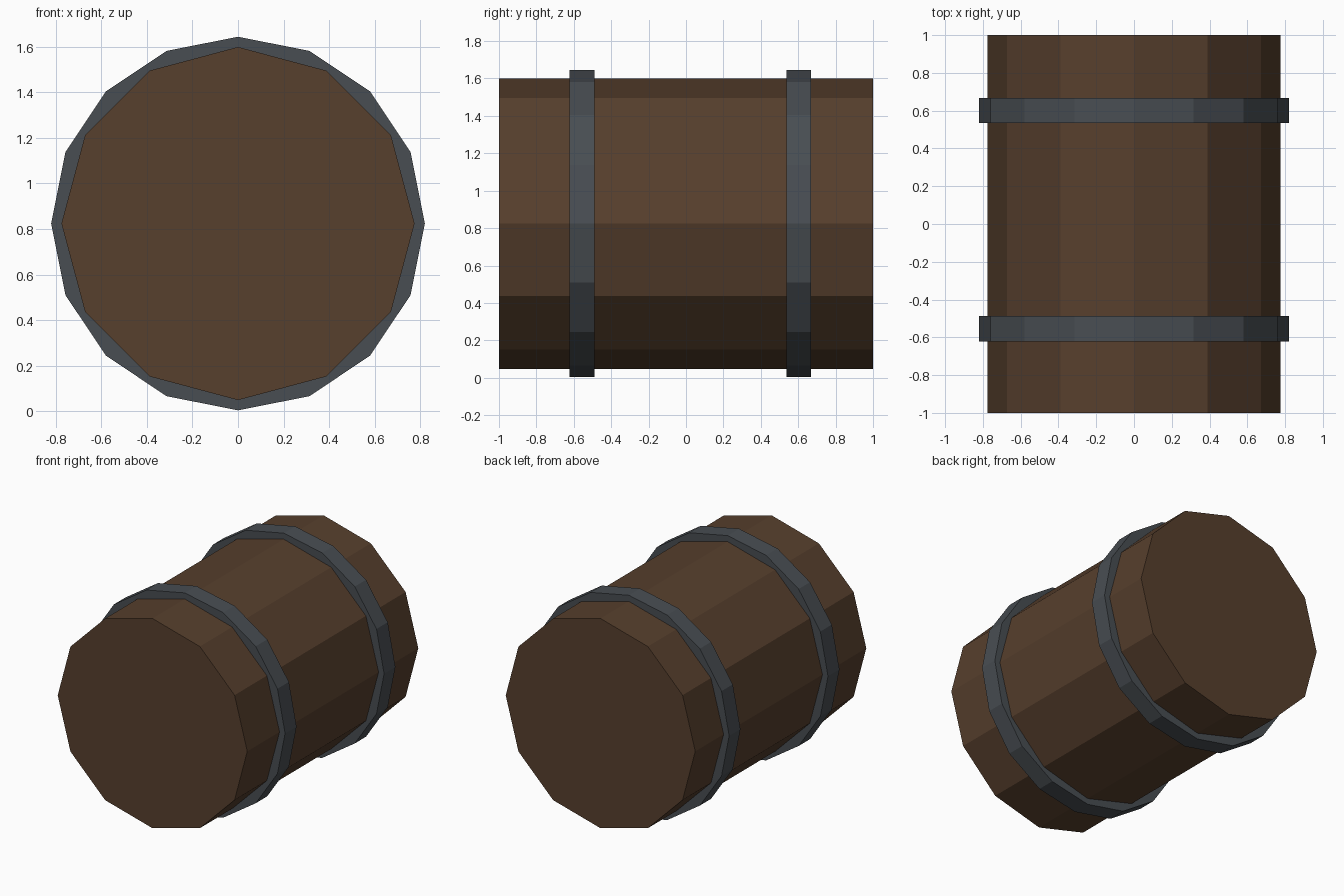
import bpy
import math

if "Cube" in bpy.data.objects:
    bpy.data.objects.remove(bpy.data.objects["Cube"])

CENTRE_Z = 0.824


def material(name, rgb):
    mat = bpy.data.materials.new(name)
    mat.diffuse_color = (*rgb, 1.0)
    mat.use_nodes = True
    mat.node_tree.nodes["Principled BSDF"].inputs["Base Color"].default_value = mat.diffuse_color
    return mat


def drum(name, sides, radius, y_min, y_max, mat):
    """Flat-shaded capped cylinder lying along y, with a vertex at the top."""
    bpy.ops.mesh.primitive_cylinder_add(
        vertices=sides, radius=radius, depth=y_max - y_min,
        location=(0, (y_min + y_max) / 2, CENTRE_Z),
        rotation=(math.pi / 2, 0, 0))
    obj = bpy.context.object
    obj.name = name
    obj.data.materials.append(mat)
    return obj


wood = material("dark_wood", (0.095, 0.05, 0.026))
iron = material("iron", (0.065, 0.075, 0.085))

# Twelve-sided wooden body
drum("barrel_body", 12, 0.776, -1.0, 1.0, wood)

# Two sixteen-sided metal hoops
drum("front_hoop", 16, 0.821, -0.622, -0.488, iron)
drum("back_hoop", 16, 0.821, 0.536, 0.668, iron)
